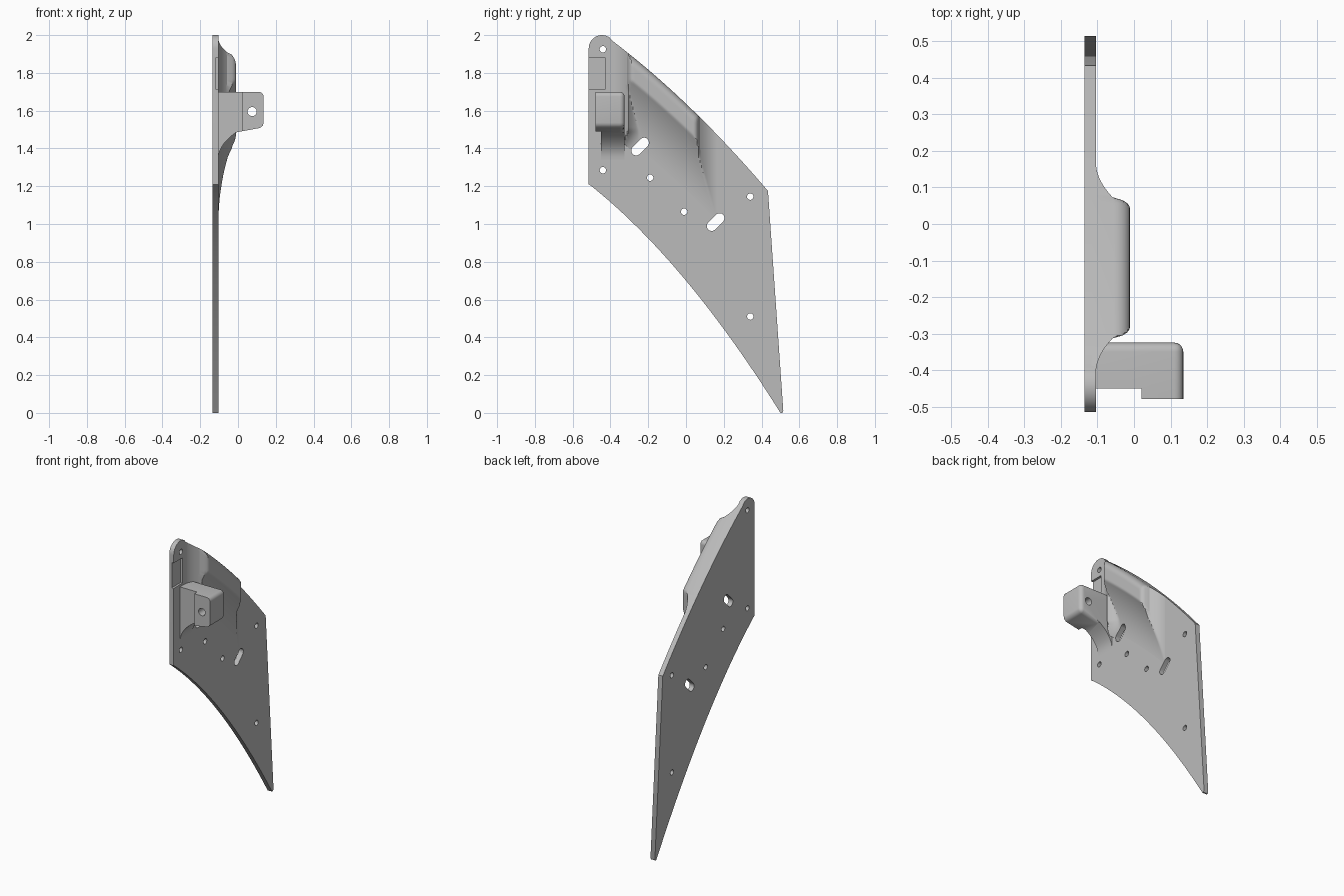
import bpy, bmesh, math
from mathutils import Vector

if "Cube" in bpy.data.objects:
    bpy.data.objects.remove(bpy.data.objects["Cube"])

grey = bpy.data.materials.new("plain grey")
grey.use_nodes = True
grey.diffuse_color = (0.5, 0.5, 0.5, 1)
grey.node_tree.nodes["Principled BSDF"].inputs["Base Color"].default_value = (0.5, 0.5, 0.5, 1)

BACK, FACE, TOP = -0.136, -0.104, -0.01    # plate back, plate face, ridge top


def make(name, bm):
    bmesh.ops.recalc_face_normals(bm, faces=bm.faces)
    mesh = bpy.data.meshes.new(name)
    bm.to_mesh(mesh)
    bm.free()
    mesh.materials.append(grey)
    obj = bpy.data.objects.new(name, mesh)
    bpy.context.collection.objects.link(obj)
    return obj


def prism(bm, points, offset):
    """Extrude a planar outline by an offset."""
    face = bm.faces.new([bm.verts.new(p) for p in points])
    ext = bmesh.ops.extrude_face_region(bm, geom=[face])
    verts = [g for g in ext["geom"] if isinstance(g, bmesh.types.BMVert)]
    bmesh.ops.translate(bm, verts=verts, vec=Vector(offset))


def arc(cx, cy, r, start, end, n):
    return [(cx + r * math.cos(math.radians(start + (end - start) * i / n)),
             cy + r * math.sin(math.radians(start + (end - start) * i / n))) for i in range(n + 1)]


def cut(obj, cutter):
    mod = obj.modifiers.new("cut", "BOOLEAN")
    mod.operation, mod.solver, mod.object = "DIFFERENCE", "EXACT", cutter
    bpy.context.view_layer.objects.active = obj
    bpy.ops.object.modifier_apply(modifier=mod.name)


def upper_edge(y):
    return 1.598 - 0.974 * (y - 0.04) - 0.2536 * (y - 0.04) ** 2


def lower_edge(y):
    return 0.7 - 1.2 * y - 0.4 * y * y


# Plate: rounded top corner, bowed upper and lower edges
outline = [(-0.515, 1.21)] + arc(-0.445, 1.93, 0.07, 180, 54, 14)
outline += [(y, upper_edge(y)) for y in [-0.39 + 0.824 * i / 24 for i in range(25)]]
outline += [(0.515, 0.012), (0.51, 0.0)]
outline += [(y, lower_edge(y)) for y in [0.5 - i / 24 for i in range(25)]]
bm = bmesh.new()
prism(bm, [(BACK, y, z) for y, z in outline], (FACE - BACK, 0, 0))
plate = make("plate", bm)


# Ridge: raised lip along the upper edge with concave blends to the plate
def end_height(e):
    if e <= 0:
        return TOP - FACE
    if e < 0.03:
        return 0.049 + 0.045 * math.sqrt(1 - (e / 0.03) ** 2)
    return 0.049 * max(0, 1 - (e - 0.03) / 0.1) ** 2


def ridge_height(y, d):
    full = TOP - FACE
    if d < 0.05:
        h = 0.049 + 0.045 * math.sqrt(1 - (1 - d / 0.05) ** 2)
    else:
        h = full * max(0, 1 - max(0, d - 0.13) / 0.36) ** 2.2
    z = upper_edge(y) - d
    # Soft flare where the arm leaves the ridge
    if z < 1.7 and y > -0.33:
        flare = full * max(0, 1 - (y + 0.33) / 0.13) ** 2.4
        h = max(h, flare * min(1, max(0, (z - 1.36) / 0.14)) ** 2)
    return min(h, max(end_height(y - 0.04), 0), end_height(-0.28 - y))


bm = bmesh.new()
ys = [-0.41 + 0.58 * i / 72 for i in range(73)]
ds = [0.05 * (i / 6) ** 2 for i in range(6)] + [0.05 + 0.45 * i / 48 for i in range(49)]
sheets = []
for front in (True, False):
    sheets.append([[bm.verts.new((FACE + ridge_height(y, d) - 0.0005 if front else FACE - 0.012,
                                  y, upper_edge(y) - d)) for d in ds] for y in ys])
nf, nd = len(ys), len(ds)
for g in sheets:
    for i in range(nf - 1):
        for j in range(nd - 1):
            bm.faces.new((g[i][j], g[i + 1][j], g[i + 1][j + 1], g[i][j + 1]))
a, b = sheets
for j in (0, nd - 1):
    for i in range(nf - 1):
        bm.faces.new((a[i][j], a[i + 1][j], b[i + 1][j], b[i][j]))
for i in (0, nf - 1):
    for j in range(nd - 1):
        bm.faces.new((a[i][j], a[i][j + 1], b[i][j + 1], b[i][j]))
ridge = make("ridge", bm)

# Arm: block with a curved gusset under it, rounded at the outer end
bm = bmesh.new()
gusset = [(FACE + 0.094 * (i / 10) ** 2.2, 1.34 + 0.145 * i / 10) for i in range(11)]
side = [(-0.12, 1.7), (-0.12, 1.34)] + gusset + [(0.135, 1.512), (0.135, 1.7)]
prism(bm, [(x, -0.48, z) for x, z in side], (0, 0.155, 0))
rounded = []
for e in bm.edges:
    p, q = (v.co for v in e.verts)
    along_y = abs(p.y - q.y) > 0.1
    if (along_y and p.x > 0.1) or (not along_y and p.y > -0.4 and max(p.x, q.x) > 0.1):
        rounded.append(e)
bmesh.ops.bevel(bm, geom=rounded, offset=0.025, segments=5, profile=0.5, affect="EDGES")
arm = make("arm", bm)


# Cutters: bolt holes, slots, edge pocket, arm step and arm hole
def box(bm, x0, x1, y0, y1, z0, z1):
    prism(bm, [(x0, y0, z0), (x0, y1, z0), (x0, y1, z1), (x0, y0, z1)], (x1 - x0, 0, 0))


bm = bmesh.new()
for y, z in ((-0.44, 1.925), (-0.44, 1.285), (-0.19, 1.245), (-0.01, 1.065), (0.34, 1.145), (0.34, 0.51)):
    prism(bm, [(-0.2, u, v) for u, v in arc(y, z, 0.017, 0, 345, 23)], (0.3, 0, 0))
for y, z in ((-0.243, 1.41), (0.157, 1.01)):
    slot = arc(y + 0.021, z + 0.021, 0.026, -45, 135, 10) + arc(y - 0.021, z - 0.021, 0.026, 135, 315, 10)
    prism(bm, [(-0.2, u, v) for u, v in slot], (0.3, 0, 0))
holes = make("hole_cutter", bm)

bm = bmesh.new()
box(bm, -0.118, 0.1, -0.6, -0.425, 1.715, 1.88)
pocket = make("pocket_cutter", bm)

bm = bmesh.new()
box(bm, -0.2, 0.02, -0.6, -0.45, 1.2, 1.8)
prism(bm, [(u, -0.6, v) for u, v in arc(0.075, 1.595, 0.024, 0, 345, 23)], (0, 0.4, 0))
arm_cut = make("arm_cutter", bm)

for obj, cutter in ((plate, holes), (ridge, holes), (plate, pocket), (arm, arm_cut)):
    cut(obj, cutter)
for cutter in (holes, pocket, arm_cut):
    bpy.data.objects.remove(cutter)

# Smooth shading with sharp edges kept
for obj in (plate, ridge, arm):
    bpy.ops.object.select_all(action="DESELECT")
    obj.select_set(True)
    bpy.context.view_layer.objects.active = obj
    bpy.ops.object.shade_smooth_by_angle(angle=math.radians(30))
